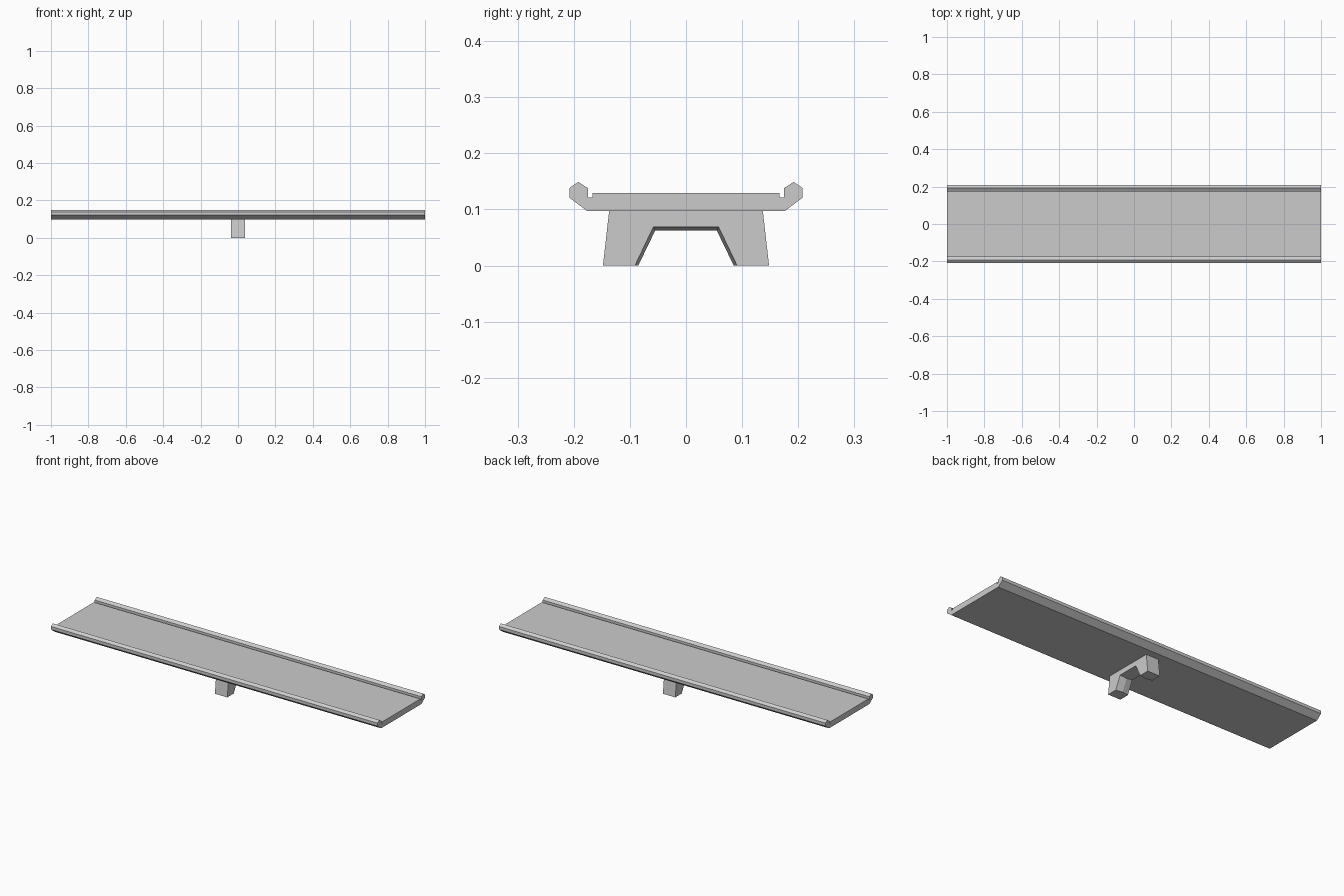
import bpy, bmesh

if "Cube" in bpy.data.objects:
    bpy.data.objects.remove(bpy.data.objects["Cube"])


def mirrored(half):
    # complete a half outline across y = 0
    return half + [(-y, z) for y, z in reversed(half)]


def loft(name, sections):
    # join matching outlines placed along x; sections = [(x, outline), ...]
    bm = bmesh.new()
    rings = [[bm.verts.new((x, y, z)) for y, z in outline] for x, outline in sections]
    n = len(rings[0])
    for a, b in zip(rings, rings[1:]):
        for i in range(n):
            j = (i + 1) % n
            bm.faces.new((a[i], a[j], b[j], b[i]))
    bm.faces.new(rings[0])
    bm.faces.new(rings[-1])
    bmesh.ops.recalc_face_normals(bm, faces=bm.faces[:])
    mesh = bpy.data.meshes.new(name)
    bm.to_mesh(mesh)
    bm.free()
    obj = bpy.data.objects.new(name, mesh)
    bpy.context.collection.objects.link(obj)
    return obj


# Bridge deck with gutters and faceted side rails
deck = mirrored([(0.176, 0.097), (0.208, 0.121), (0.208, 0.138), (0.192, 0.149),
                 (0.175, 0.138), (0.175, 0.121), (0.167, 0.121), (0.167, 0.129)])
loft("bridge_deck", [(-1, deck), (1, deck)])


# Arched pier, its opening slightly narrower at mid thickness
def pier_outline(foot, soffit_y, soffit_z):
    return mirrored([(0.137, 0.097), (0.148, 0), (foot, 0), (soffit_y, soffit_z)])


face = pier_outline(0.091, 0.058, 0.069)
middle = pier_outline(0.085, 0.055, 0.062)
loft("pier", [(-0.038, face), (0, middle), (0.038, face)])
